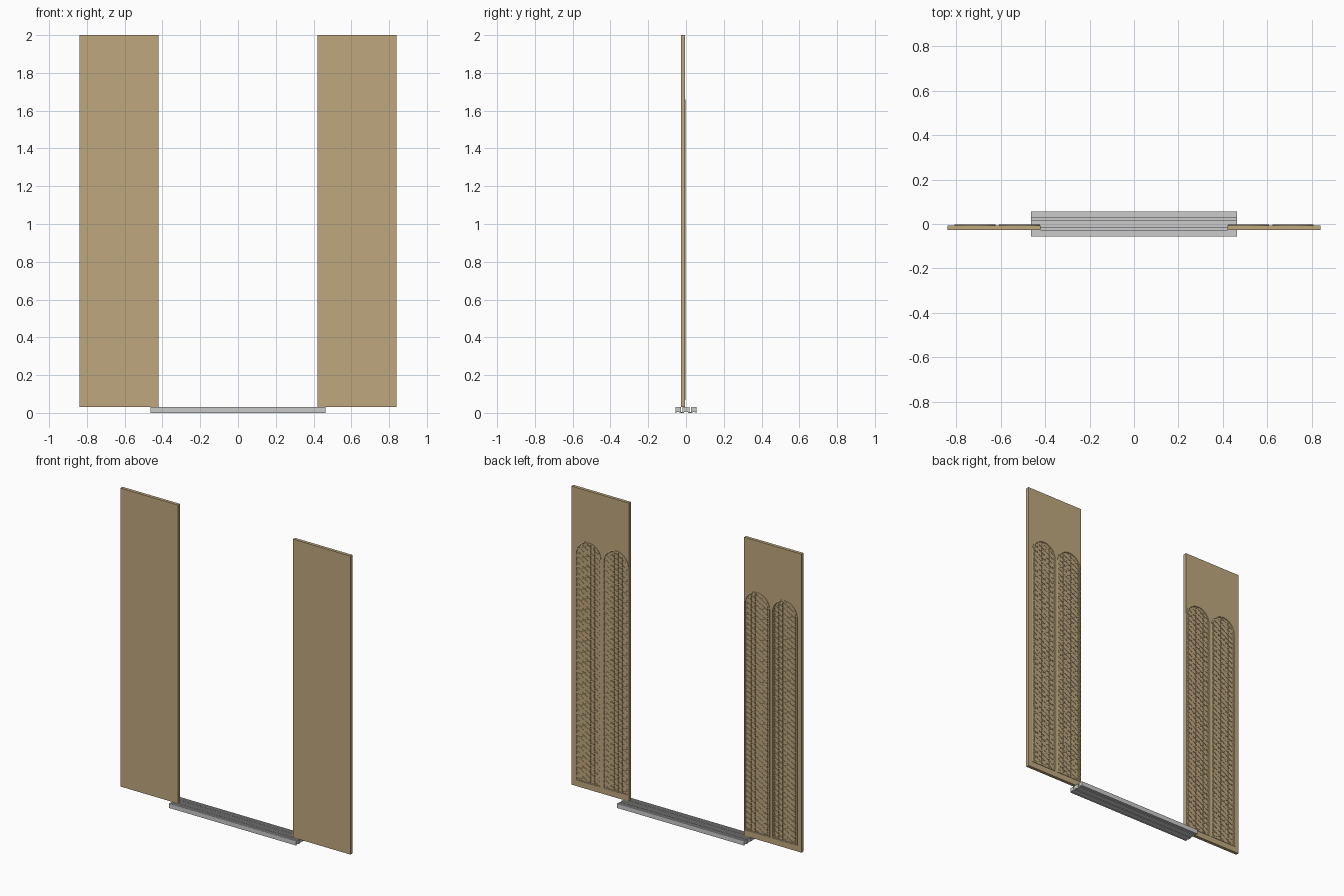
import bpy, bmesh, math
from mathutils import Vector

if "Cube" in bpy.data.objects:
    bpy.data.objects.remove(bpy.data.objects["Cube"])

BRASS = bpy.data.materials.new("brass")
BRASS.diffuse_color = (0.52, 0.39, 0.21, 1)
BRASS.use_nodes = True
BRASS.node_tree.nodes["Principled BSDF"].inputs["Base Color"].default_value = BRASS.diffuse_color


def finish(name, bm, mat=None):
    bmesh.ops.recalc_face_normals(bm, faces=bm.faces)
    me = bpy.data.meshes.new(name)
    bm.to_mesh(me)
    bm.free()
    ob = bpy.data.objects.new(name, me)
    bpy.context.collection.objects.link(ob)
    if mat:
        me.materials.append(mat)
    return ob


def prism(bm, pts, a, b):
    """Extrude a closed (x, z) outline from y=a to y=b."""
    f = bm.faces.new([bm.verts.new((x, a, z)) for x, z in pts])
    new = bmesh.ops.extrude_face_region(bm, geom=[f])["geom"]
    verts = [v for v in new if isinstance(v, bmesh.types.BMVert)]
    bmesh.ops.translate(bm, verts=verts, vec=(0, b - a, 0))


def arch(cx, half, bottom, top, n=20):
    """Round-headed arch outline, counter-clockwise."""
    spring = top - half
    pts = [(cx - half, bottom), (cx + half, bottom)]
    pts += [(cx + half * math.cos(math.pi * i / n), spring + half * math.sin(math.pi * i / n))
            for i in range(n + 1)]
    return pts


def clip(p, d, poly):
    """Interval of the line p + t*d lying inside a convex outline."""
    lo, hi = -9.0, 9.0
    for i, a in enumerate(poly):
        a, b = Vector(a), Vector(poly[(i + 1) % len(poly)])
        n = Vector((a.y - b.y, b.x - a.x))
        den, num = n.dot(d), n.dot(a - p)
        if abs(den) < 1e-9:
            if num > 0:
                return None
        elif den > 0:
            lo = max(lo, num / den)
        else:
            hi = min(hi, num / den)
    return (lo, hi) if hi - lo > 0.004 else None


def arch_frame(cx):
    """Raised moulding following the arch."""
    bm = bmesh.new()
    rings = []
    for inset, y in ((0, -0.0065), (0, -0.003), (0.003, -0.002), (0.007, -0.002), (0.010, -0.0065)):
        pts = arch(cx, 0.0925 - inset, 0.068 + inset, 1.66 - inset)
        rings.append([bm.verts.new((x, y, z)) for x, z in pts])
    for k in range(len(rings)):
        r, s = rings[k], rings[(k + 1) % len(rings)]
        for i in range(len(r)):
            j = (i + 1) % len(r)
            bm.faces.new((r[i], r[j], s[j], s[i]))
    return finish("arch_frame", bm, BRASS)


def lattice(cx):
    """Three families of crossing bars forming hexagons and triangles."""
    bm = bmesh.new()
    pitch, w = 0.030, 0.0025
    inner = arch(cx, 0.085, 0.076, 1.652)
    for k, ang in enumerate((30, 90, 150)):
        d = Vector((math.cos(math.radians(ang)), math.sin(math.radians(ang))))
        n = Vector((-d.y, d.x))
        for i in range(-60, 61):
            p = Vector((cx, 0.86)) + n * (i + 0.5) * pitch
            t = clip(p, d, inner)
            if t:
                a, b = p + d * t[0], p + d * t[1]
                prism(bm, [a - n * w, b - n * w, b + n * w, a + n * w],
                      -0.0065, -0.0035 + 0.0002 * k)
    return finish("lattice", bm, BRASS)


# Door panel with its arched ornament on the back, mirrored to the other side
door = bmesh.new()
prism(door, [(0.42, 0.03), (0.84, 0.03), (0.84, 2.0), (0.42, 2.0)], -0.027, -0.006)
parts = [finish("door_panel", door, BRASS)]
for cx in (0.5155, 0.7165):
    parts += [arch_frame(cx), lattice(cx)]
for ob in parts:
    m = ob.modifiers.new("other_door", 'MIRROR')
    m.use_axis = (True, False, False)
    m.use_mirror_merge = False

# Threshold sill: ribbed top with two running grooves
TOP, LOW = 0.03, 0.0285


def ribs(y0, y1, n):
    step = (y1 - y0) / n
    out = []
    for i in range(n):
        y = y0 + i * step
        out += [(y, TOP), (y + step * 0.6, TOP)]
        if i < n - 1:
            out += [(y + step * 0.6, LOW), (y + step, LOW)]
    return out


g = 0.004   # half groove width
prof = [(-0.056, 0.0)] + ribs(-0.056, -0.0225 - g, 6)
prof += [(-0.0225 - g, TOP), (-0.0225 - g, 0.006), (-0.0225 + g, 0.006)]
prof += ribs(-0.0225 + g, 0.0225 - g, 7)
prof += [(0.0225 - g, TOP), (0.0225 - g, 0.006), (0.0225 + g, 0.006)]
prof += ribs(0.0225 + g, 0.056, 6) + [(0.056, TOP), (0.056, 0.0)]
# shallow channels on the underside
for c, h in ((0.042, 0.008), (0.0, 0.010), (-0.042, 0.008)):
    prof += [(c + h, 0.0), (c + h, 0.004), (c - h, 0.004), (c - h, 0.0)]

sill = bmesh.new()
face = sill.faces.new([sill.verts.new((-0.463, y, z)) for y, z in prof])
ext = bmesh.ops.extrude_face_region(sill, geom=[face])["geom"]
bmesh.ops.translate(sill, verts=[v for v in ext if isinstance(v, bmesh.types.BMVert)], vec=(0.926, 0, 0))
bmesh.ops.remove_doubles(sill, verts=sill.verts, dist=1e-6)
finish("threshold_sill", sill)
